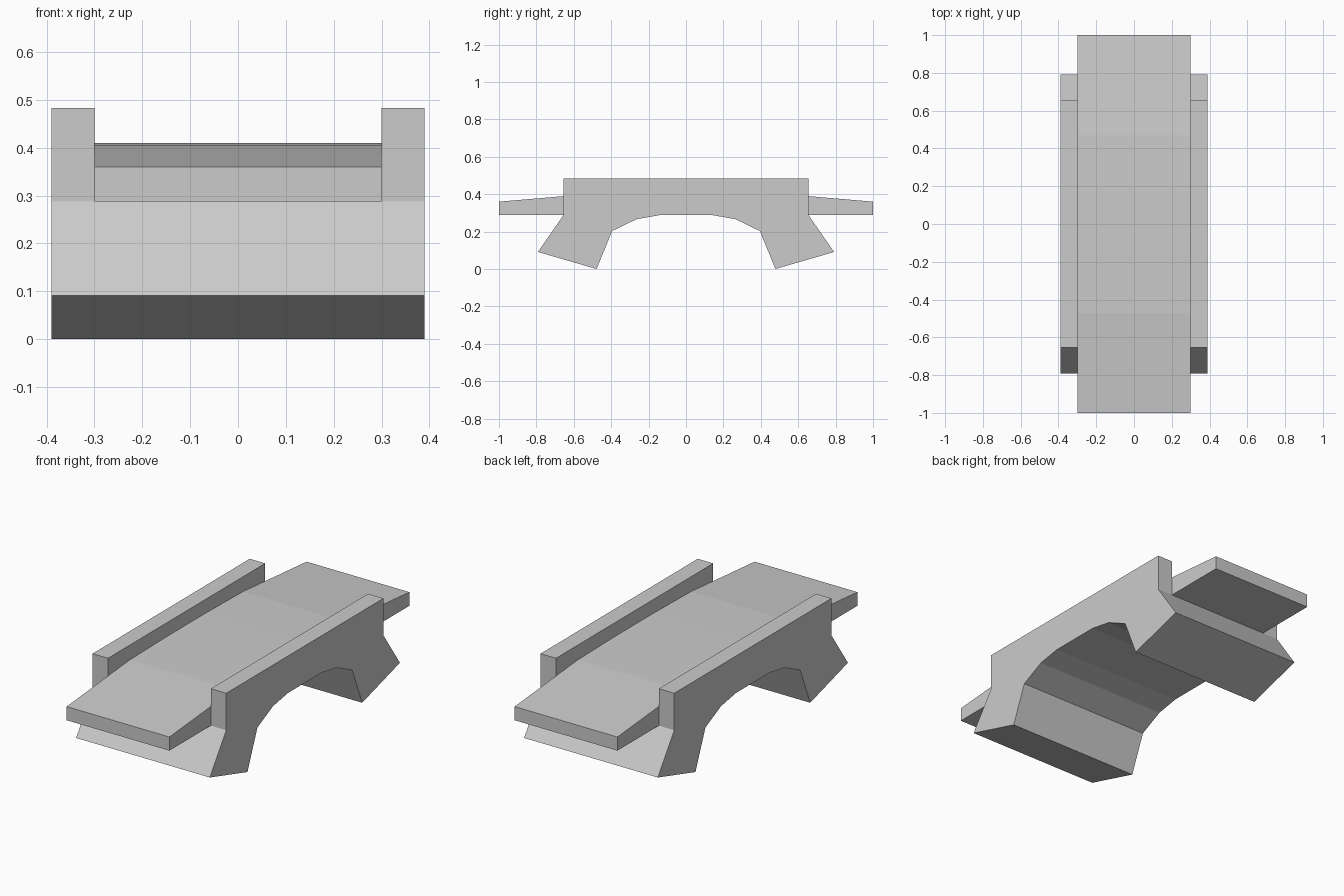
import bpy, bmesh

if "Cube" in bpy.data.objects:
    bpy.data.objects.remove(bpy.data.objects["Cube"])


def prism(name, profile, x0, x1, open_edges=()):
    """Extrude a closed (y, z) profile along x, leaving chosen sides open."""
    bm = bmesh.new()
    a = [bm.verts.new((x0, y, z)) for y, z in profile]
    b = [bm.verts.new((x1, y, z)) for y, z in profile]
    bm.faces.new(a)
    bm.faces.new(b[::-1])
    n = len(profile)
    for i in range(n):
        if i not in open_edges:
            j = (i + 1) % n
            bm.faces.new((a[i], b[i], b[j], a[j]))
    bmesh.ops.recalc_face_normals(bm, faces=bm.faces[:])
    mesh = bpy.data.meshes.new(name)
    bm.to_mesh(mesh)
    bm.free()
    ob = bpy.data.objects.new(name, mesh)
    bpy.context.collection.objects.link(ob)
    return ob


HALF_WIDTH = 0.39
ROAD = 0.30
SPRING = 0.288   # underside of the deck

# Roadway with a gently cambered top
camber = [(1.0, 0.36), (0.47, 0.405), (0.16, 0.41)]
top = camber + [(-y, z) for y, z in reversed(camber)]
prism("road_deck", top + [(-1.0, SPRING), (1.0, SPRING)], -ROAD, ROAD)

# Side walls along the roadway
for side, name in ((-1, "left_parapet"), (1, "right_parapet")):
    prism(name, [(-0.655, SPRING), (0.655, SPRING), (0.655, 0.483), (-0.655, 0.483)],
          *sorted((side * ROAD, side * HALF_WIDTH)))

# Splayed feet with the faceted arch; the top is open where it meets the deck
foot = [(0.655, SPRING), (0.792, 0.091), (0.478, 0.0),
        (0.395, 0.203), (0.265, 0.266), (0.14, SPRING)]
for side, name in ((-1, "front_arch_foot"), (1, "back_arch_foot")):
    prism(name, [(side * y, z) for y, z in foot], -HALF_WIDTH, HALF_WIDTH, open_edges=(5,))
